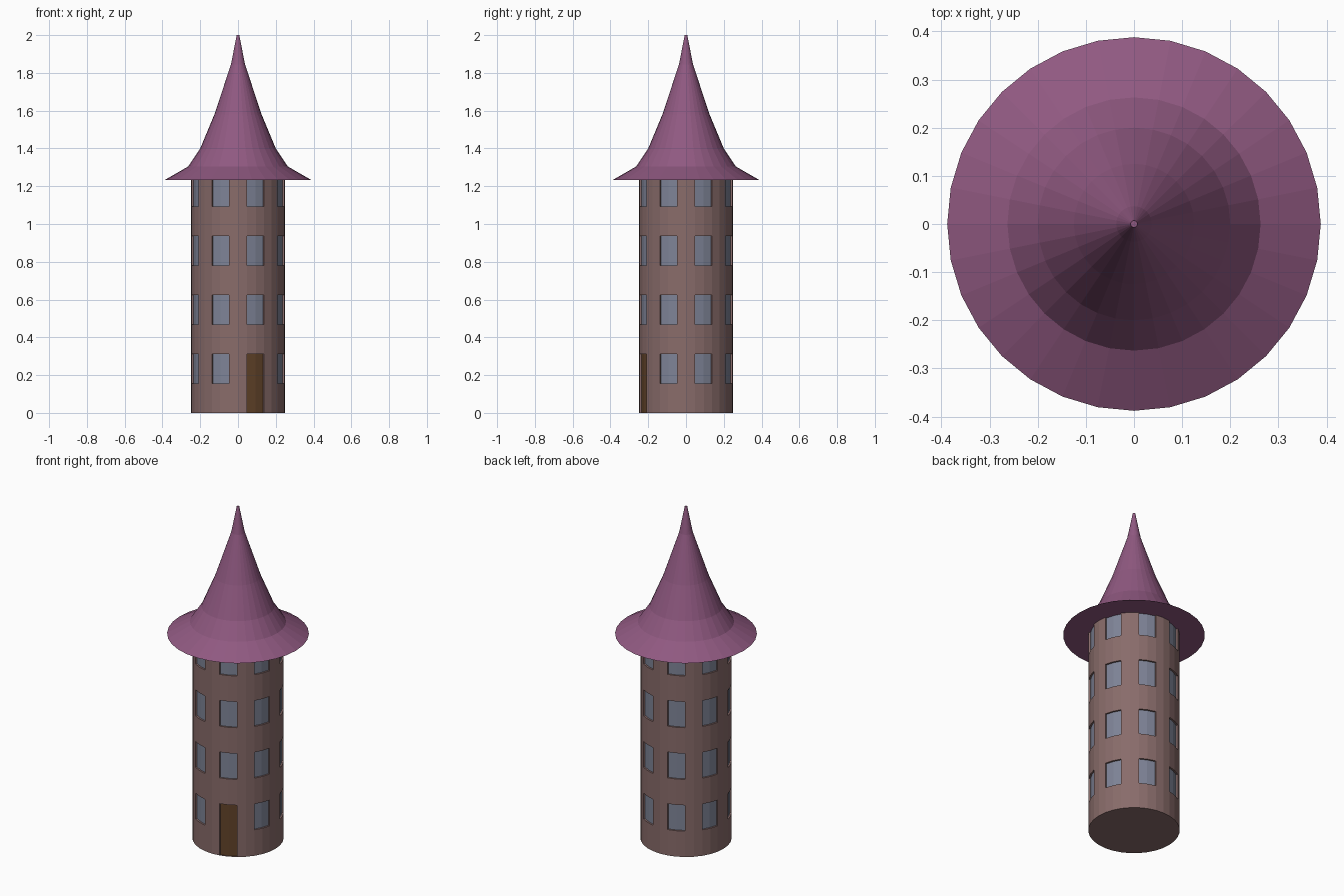
import bpy, bmesh, math

if "Cube" in bpy.data.objects:
    bpy.data.objects.remove(bpy.data.objects["Cube"])

SIDES = 32
STEP = 0.156      # height of one wall course
RECESS = 0.01


def material(name, rgb):
    m = bpy.data.materials.new(name)
    m.diffuse_color = (*rgb, 1)
    m.use_nodes = True
    m.node_tree.nodes["Principled BSDF"].inputs["Base Color"].default_value = m.diffuse_color
    return m


def lathe(profile):
    """Revolve (radius, z) points, cap both ends, return bmesh and side faces by (level, segment)."""
    bm = bmesh.new()
    rings = []
    for r, z in profile:
        angles = [2 * math.pi * k / SIDES for k in range(SIDES)]
        rings.append([bm.verts.new((r * math.cos(a), r * math.sin(a), z)) for a in angles])
    faces = {}
    for i, (lo, hi) in enumerate(zip(rings, rings[1:])):
        for k in range(SIDES):
            n = (k + 1) % SIDES
            faces[i, k] = bm.faces.new((lo[k], lo[n], hi[n], hi[k]))
    bm.faces.new(rings[0][::-1])
    bm.faces.new(rings[-1])
    return bm, faces


def finish(bm, name, mats):
    bmesh.ops.recalc_face_normals(bm, faces=bm.faces)
    mesh = bpy.data.meshes.new(name)
    bm.to_mesh(mesh)
    bm.free()
    for m in mats:
        mesh.materials.append(m)
    ob = bpy.data.objects.new(name, mesh)
    bpy.context.collection.objects.link(ob)
    return ob


def recess(bm, panels, slot):
    """Push a group of wall faces inward and give them their own material."""
    ret = bmesh.ops.extrude_face_region(bm, geom=panels)["geom"]
    old = [f for f in panels if f.is_valid]
    if old:
        bmesh.ops.delete(bm, geom=old, context='FACES')
    scale = (0.25 - RECESS) / 0.25
    for g in ret:
        if isinstance(g, bmesh.types.BMVert):
            g.co.x *= scale
            g.co.y *= scale
        elif isinstance(g, bmesh.types.BMFace):
            g.material_index = slot


# Tower wall with four rows of eight recessed windows, one replaced by the door
levels = [STEP * i for i in range(9)] + [1.28]
bm, faces = lathe([(0.25, z) for z in levels])
door = [faces[i, k] for i in (0, 1) for k in (25, 26)]
windows = [faces[i, k] for i in (1, 3, 5, 7) for k in range(SIDES)
           if k % 4 in (1, 2) and not (i == 1 and k in (25, 26))]
recess(bm, windows, 1)
recess(bm, door, 2)
finish(bm, "tower_wall", [material("wall", (0.25, 0.15, 0.145)),
                          material("window", (0.21, 0.23, 0.31)),
                          material("door", (0.12, 0.055, 0.022))])

# Flared pointed roof
bm, _ = lathe([(0.388, 1.233), (0.263, 1.305), (0.2, 1.4),
               (0.125, 1.58), (0.037, 1.845), (0.007, 2.0)])
finish(bm, "roof", [material("roof", (0.28, 0.1, 0.22))])
